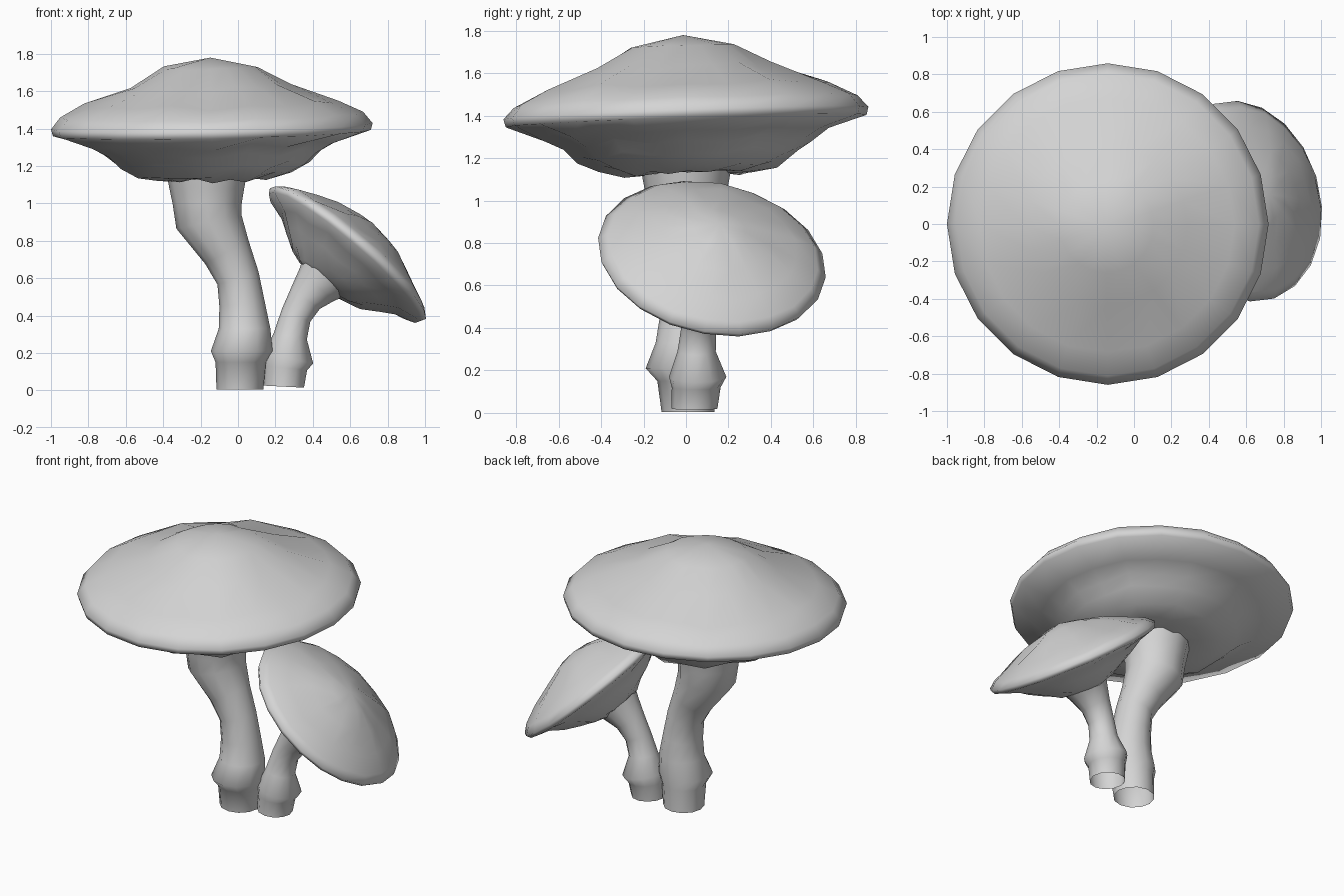
import bpy, bmesh, math, random
from mathutils import Vector

random.seed(4)
cube = bpy.data.objects.get("Cube")
if cube:
    bpy.data.objects.remove(cube, do_unlink=True)

grey = bpy.data.materials.new("plain_grey")
grey.use_nodes = True
colour = (0.66, 0.66, 0.66, 1)
grey.diffuse_color = colour
grey.node_tree.nodes["Principled BSDF"].inputs["Base Color"].default_value = colour


def loft(name, rings, close_start=False, close_end=False):
    """Skin a list of equal point rings into one smooth surface."""
    bm = bmesh.new()
    loops = [[bm.verts.new(p) for p in ring] for ring in rings]
    n = len(loops[0])
    for low, high in zip(loops, loops[1:]):
        for i in range(n):
            j = (i + 1) % n
            bm.faces.new((low[i], low[j], high[j], high[i]))
    for wanted, loop, flip in ((close_start, loops[0], True), (close_end, loops[-1], False)):
        if wanted:
            tip = bm.verts.new(sum((v.co for v in loop), Vector()) / n + wanted)
            for i in range(n):
                tri = (loop[i], loop[(i + 1) % n], tip)
                bm.faces.new(tri[::-1] if flip else tri)
    for f in bm.faces:
        f.smooth = True
    mesh = bpy.data.meshes.new(name)
    bm.to_mesh(mesh)
    bm.free()
    mesh.materials.append(grey)
    ob = bpy.data.objects.new(name, mesh)
    bpy.context.collection.objects.link(ob)
    return ob


def cap(name, centre, normal, profile, apex, ripple, sides=20):
    """Tilted lathe, fluted between the rim and the middle."""
    turn = Vector((0, 0, 1)).rotation_difference(Vector(normal).normalized())
    rim = max(r for r, h in profile)
    flutes = [random.uniform(0.3, 1) * (-1) ** i for i in range(sides)]
    rings = []
    for r, h in profile:
        t = r / rim
        amount = ripple * max(0, 4 * t * (1 - t))
        ring = []
        for i in range(sides):
            a = math.tau * i / sides
            wave = amount * (flutes[i] * t + random.uniform(-0.5, 0.5))
            p = Vector((r * math.cos(a), r * math.sin(a), h + wave))
            ring.append(Vector(centre) + turn @ p)
        rings.append(ring)
    lift = turn @ Vector((0, 0, apex))
    return loft(name, rings, close_start=Vector((0, 0, 0.001)), close_end=lift)


def stem(name, path, sides=12):
    """Tube through (x, y, z, radius, lean) stations, open at both ends."""
    rings = []
    for x, y, z, r, lean in path:
        turn = Vector((math.sin(lean), 0, math.cos(lean)))
        q = Vector((0, 0, 1)).rotation_difference(turn)
        rings.append([Vector((x, y, z)) + q @ Vector((r * math.cos(math.tau * i / sides),
                      r * math.sin(math.tau * i / sides), 0)) for i in range(sides)])
    return loft(name, rings)


# Large mushroom
cap("large_cap", (-0.14, 0, 1.4), (-0.02, -0.035, 1),
    [(0.2, -0.27), (0.3, -0.27), (0.42, -0.245), (0.52, -0.185), (0.58, -0.13), (0.67, -0.08),
     (0.85, -0.025), (0.86, 0.012), (0.81, 0.07), (0.68, 0.135), (0.43, 0.225), (0.25, 0.325)],
    0.053, 0.022)
stem("large_stem",
     [(0.01, 0.01, 0.005, 0.125, 0), (0.015, 0, 0.15, 0.135, 0), (0.02, -0.025, 0.21, 0.165, 0),
      (0.035, -0.005, 0.33, 0.138, 0), (0.022, 0, 0.46, 0.122, -0.1), (0, 0, 0.6, 0.115, -0.3),
      (-0.06, 0, 0.74, 0.132, -0.5), (-0.155, 0, 0.9, 0.178, -0.2), (-0.165, 0, 1.0, 0.185, 0),
      (-0.167, 0, 1.08, 0.2, 0), (-0.167, 0, 1.16, 0.215, 0)])

# Small mushroom, leaning away
cap("small_cap", (0.58, 0.12, 0.722), (0.64, 0.17, 0.75),
    [(0.12, -0.2), (0.18, -0.185), (0.25, -0.15), (0.34, -0.1), (0.42, -0.05), (0.53, -0.015),
     (0.545, 0.012), (0.5, 0.05), (0.39, 0.1), (0.26, 0.155), (0.13, 0.2)],
    0.025, 0.016)
stem("small_stem",
     [(0.245, 0.04, 0.02, 0.108, 0.05), (0.255, 0.048, 0.12, 0.115, 0.1),
      (0.27, 0.055, 0.17, 0.135, 0.2), (0.28, 0.05, 0.29, 0.09, 0.2),
      (0.31, 0.06, 0.4, 0.083, 0.4), (0.36, 0.07, 0.49, 0.095, 0.6),
      (0.42, 0.08, 0.56, 0.125, 0.7), (0.47, 0.09, 0.61, 0.155, 0.7)])
